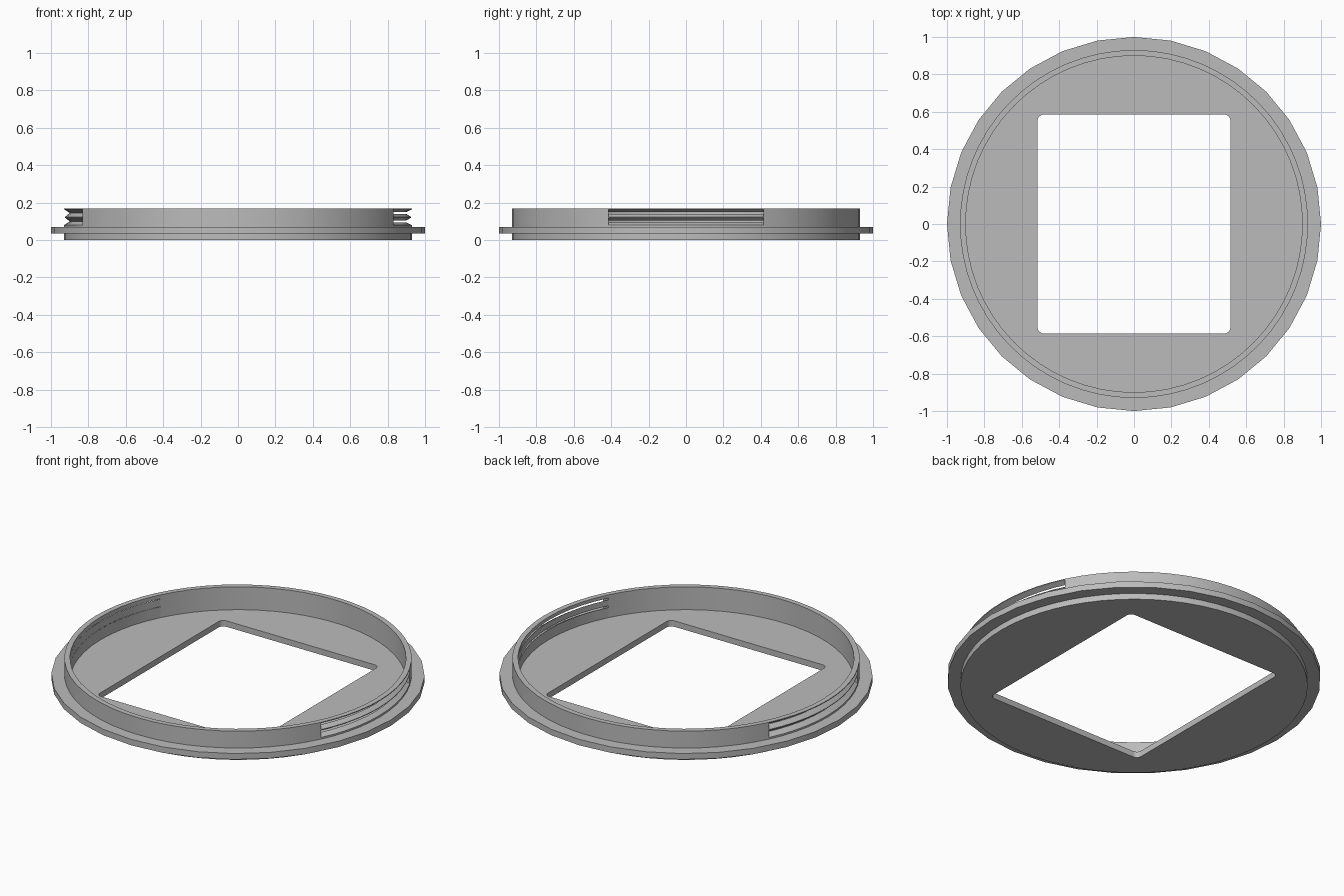
import bpy, bmesh
from math import asin, cos, sin, pi, radians

if "Cube" in bpy.data.objects:
    bpy.data.objects.remove(bpy.data.objects["Cube"])

OUTER, INNER = 0.93, 0.9       # wall radii
FLOOR, TOP = 0.035, 0.17       # floor surface and rim heights
SLOT = 0.415                   # half width of each threaded zone

grey = bpy.data.materials.new("plain grey")
grey.use_nodes = True
grey.diffuse_color = (0.5, 0.5, 0.5, 1)
grey.node_tree.nodes["Principled BSDF"].inputs["Base Color"].default_value = grey.diffuse_color


def finish(obj):
    """Give the part its colour and smooth its round faces."""
    obj.data.materials.clear()
    obj.data.materials.append(grey)
    bpy.ops.object.select_all(action='DESELECT')
    obj.select_set(True)
    bpy.context.view_layer.objects.active = obj
    bpy.ops.object.shade_smooth_by_angle(angle=radians(30))


def sweep(name, profile, angle, steps, closed=False):
    """Sweep a closed (radius, z) profile round z; angle(r, t) runs over t in 0..1."""
    bm = bmesh.new()
    rings = []
    for i in range(steps if closed else steps + 1):
        rings.append([bm.verts.new((r * cos(angle(r, i / steps)),
                                    r * sin(angle(r, i / steps)), z))
                      for r, z in profile])
    n = len(profile)
    pairs = list(zip(rings, rings[1:]))
    if closed:
        pairs.append((rings[-1], rings[0]))
    else:
        bm.faces.new(rings[0])
        bm.faces.new(rings[-1])
    for a, b in pairs:
        for j in range(n):
            k = (j + 1) % n
            bm.faces.new((a[j], a[k], b[k], b[j]))
    bmesh.ops.recalc_face_normals(bm, faces=bm.faces)
    mesh = bpy.data.meshes.new(name)
    bm.to_mesh(mesh)
    bm.free()
    obj = bpy.data.objects.new(name, mesh)
    bpy.context.collection.objects.link(obj)
    finish(obj)


def add_spline(curve, points):
    spline = curve.splines.new('POLY')
    spline.points.add(len(points) - 1)
    for p, (x, y) in zip(spline.points, points):
        p.co = (x, y, 0, 1)
    spline.use_cyclic_u = True


# Base plate: a disc with a rounded rectangular window
curve = bpy.data.curves.new("base_plate", 'CURVE')
curve.dimensions = '2D'
curve.fill_mode = 'BOTH'
curve.extrude = FLOOR / 2
add_spline(curve, [(OUTER * cos(2 * pi * i / 64), OUTER * sin(2 * pi * i / 64))
                   for i in range(64)])
half_x, half_y, corner = 0.515, 0.585, 0.03
window = []
for q, (sx, sy) in enumerate([(1, 1), (-1, 1), (-1, -1), (1, -1)]):
    for i in range(6):
        a = (q + i / 5) * pi / 2
        window.append((sx * (half_x - corner) + corner * cos(a),
                       sy * (half_y - corner) + corner * sin(a)))
add_spline(curve, window)
plate = bpy.data.objects.new("base_plate", curve)
plate.location.z = FLOOR / 2
bpy.context.collection.objects.link(plate)
bpy.ops.object.select_all(action='DESELECT')
plate.select_set(True)
bpy.context.view_layer.objects.active = plate
bpy.ops.object.convert(target='MESH')
finish(bpy.context.view_layer.objects.active)

# Coarser flange around the wall
sweep("flange", [(0.915, 0.035), (1, 0.035), (1, 0.07), (0.915, 0.07)],
      lambda r, t: 2 * pi * t, 32, closed=True)

# Plain wall at the front and back, ending flat at the threaded zones
wall = [(INNER, FLOOR), (OUTER, FLOOR), (OUTER, TOP), (INNER, TOP)]
for name, turn in (("back_wall", 0), ("front_wall", pi)):
    sweep(name, wall,
          lambda r, t: turn + asin(SLOT / r) + t * (pi - 2 * asin(SLOT / r)), 22)

# Threaded zones: lower lip, middle ridge and upper lip; the left one has open slits
low, tip, high = 0.1, 0.122, 0.145
for side, turn, gap in (("left", 0, 0.005), ("right", pi, 0.0005)):
    parts = {
        "lower_lip": [(INNER, FLOOR), (OUTER, FLOOR), (OUTER, 0.08), (INNER, low - gap)],
        "thread_ridge": [(INNER, low + gap), (0.925, tip - 0.002),
                         (0.925, tip + 0.002), (INNER, high - gap)],
        "upper_lip": [(INNER, high + gap), (OUTER, 0.165), (OUTER, TOP), (INNER, TOP)],
    }
    for part, profile in parts.items():
        sweep(side + "_" + part, profile,
              lambda r, t: turn + (2 * t - 1) * asin(SLOT / r), 10)
